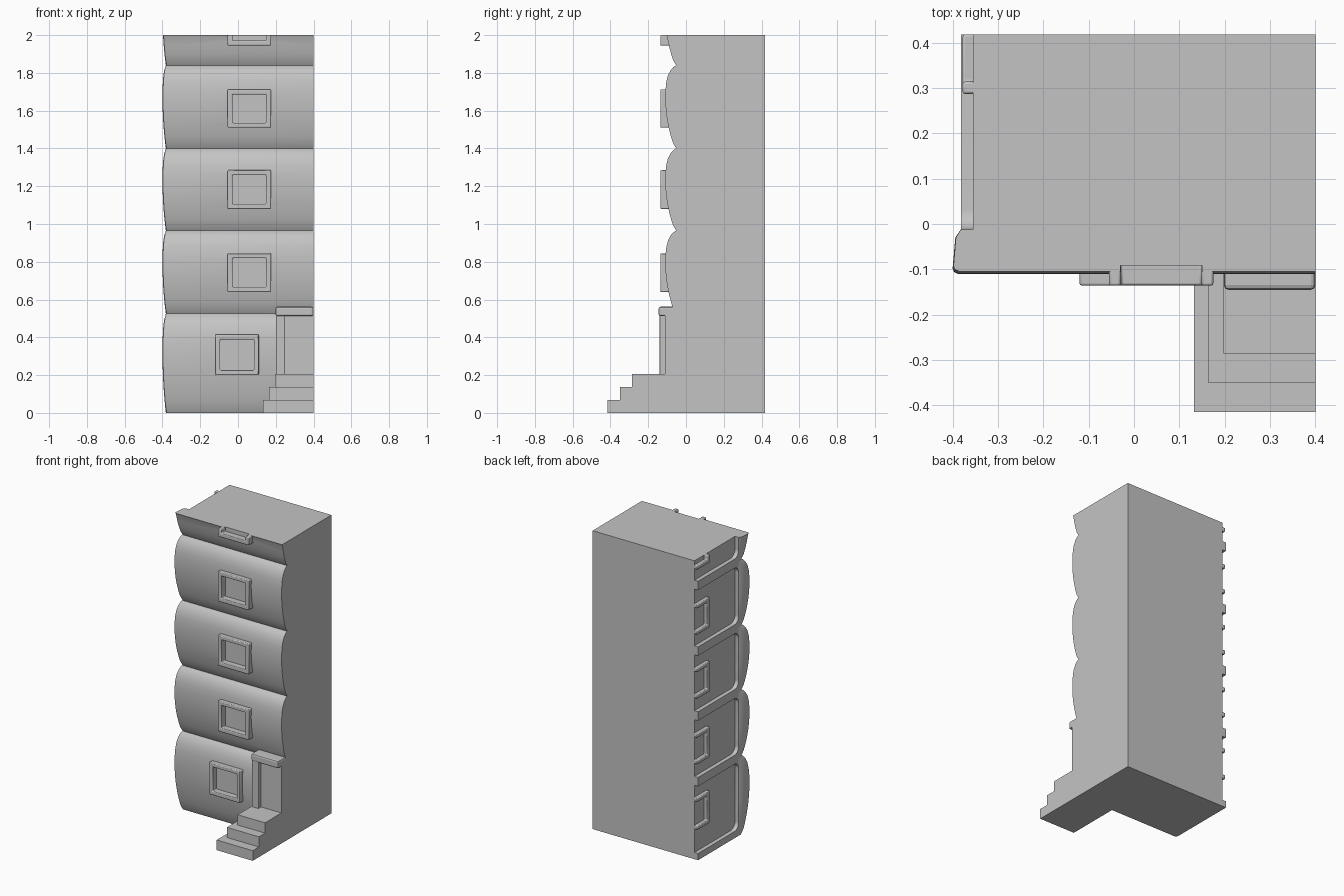
import bpy, bmesh, math

if "Cube" in bpy.data.objects:
    bpy.data.objects.remove(bpy.data.objects["Cube"], do_unlink=True)

stone = bpy.data.materials.new("grey plaster")
stone.use_nodes = True
GREY = (0.55, 0.55, 0.55, 1)
stone.diffuse_color = GREY
stone.node_tree.nodes["Principled BSDF"].inputs["Base Color"].default_value = GREY

BACK, RIGHT, TOP = 0.418, 0.4, 2.0
SIDE, RIM = -0.355, -0.382            # recessed side wall and its raised rim
FLOORS = [0, 0.525, 0.965, 1.4, 1.84, 2.28]


def finish(name, bm, bevel=0, smooth=True):
    bmesh.ops.recalc_face_normals(bm, faces=bm.faces)
    mesh = bpy.data.meshes.new(name)
    bm.to_mesh(mesh)
    bm.free()
    mesh.materials.append(stone)
    ob = bpy.data.objects.new(name, mesh)
    bpy.context.collection.objects.link(ob)
    if bevel:
        mod = ob.modifiers.new("soft edges", "BEVEL")
        mod.width, mod.segments = bevel, 2
        mod.limit_method = "ANGLE"
    if smooth:
        bpy.ops.object.select_all(action="DESELECT")
        ob.select_set(True)
        bpy.context.view_layer.objects.active = ob
        bpy.ops.object.shade_smooth_by_angle(angle=math.radians(35))
    return ob


def add_box(bm, x0, x1, y0, y1, z0, z1):
    v = [bm.verts.new((x, y, z)) for z in (z0, z1)
         for x, y in ((x0, y0), (x1, y0), (x1, y1), (x0, y1))]
    bm.faces.new(v[:4])
    bm.faces.new(v[4:])
    for i in range(4):
        j = (i + 1) % 4
        bm.faces.new((v[i], v[j], v[j + 4], v[i + 4]))


def box(name, *size, bevel=0):
    bm = bmesh.new()
    add_box(bm, *size)
    return finish(name, bm, bevel, False)


def extrude_faces(bm, offset):
    out = bmesh.ops.extrude_face_region(bm, geom=bm.faces[:])
    verts = [g for g in out["geom"] if isinstance(g, bmesh.types.BMVert)]
    bmesh.ops.translate(bm, verts=verts, vec=offset)


def frame(name, outer, inner, place, offset, closed):
    """Trim strip between two outlines, given depth."""
    bm = bmesh.new()
    a = [bm.verts.new(place(*p)) for p in outer]
    b = [bm.verts.new(place(*p)) for p in inner]
    n = len(a)
    for i in range(n if closed else n - 1):
        j = (i + 1) % n
        bm.faces.new((a[i], a[j], b[j], b[i]))
    extrude_faces(bm, offset)
    return finish(name, bm, 0.005)


def rect(u0, u1, z0, z1, inset=0):
    return [(u0 + inset, z1 - inset), (u0 + inset, z0 + inset),
            (u1 - inset, z0 + inset), (u1 - inset, z1 - inset)]


# Bulging storeys: stacked footprints swelling by the bulge amount
BULGE = [(0, 0), (.06, .27), (.14, .47), (.23, .65), (.34, .82), (.45, .93),
         (.58, 1), (.7, .98), (.8, .9), (.88, .75), (.94, .52), (.98, .25)]


def footprint(t):
    front, corner = -0.052 - 0.058 * t, -0.38 - 0.02 * t
    return [(SIDE, BACK), (SIDE, -0.012), (RIM, -0.012),
            (RIM - 0.012 * t, -0.03), (corner, front + 0.012),
            (corner + 0.003, front + 0.004), (corner + 0.012, front),
            (RIGHT, front), (RIGHT, BACK)]


levels = []
for z0, z1 in zip(FLOORS, FLOORS[1:]):
    levels += [(z0 + s * (z1 - z0), t) for s, t in BULGE if z0 + s * (z1 - z0) < TOP - 0.01]
levels.append((TOP, 0.9))
bm = bmesh.new()
rings = [[bm.verts.new((x, y, z)) for x, y in footprint(t)] for z, t in levels]
for low, high in zip(rings, rings[1:]):
    for i in range(len(low)):
        j = (i + 1) % len(low)
        bm.faces.new((low[i], low[j], high[j], high[i]))
bm.faces.new(rings[0])
bm.faces.new(rings[-1])
walls = finish("walls", bm, smooth=False)

# Windows: left edge, right edge, bottom, top
WINDOWS = [(-0.12, 0.11, 0.2, 0.415), (-0.055, 0.175, 0.64, 0.845),
           (-0.055, 0.175, 1.08, 1.285), (-0.055, 0.175, 1.51, 1.712),
           (-0.055, 0.175, 1.945, 2.15)]

# Window openings cut into the front wall
bm = bmesh.new()
for x0, x1, z0, z1 in WINDOWS:
    add_box(bm, x0 + 0.025, x1 - 0.025, -0.3, -0.092, z0 + 0.025, z1 - 0.025)
cutter = finish("window_cutter", bm, smooth=False)
cutter.hide_render = True
cut = walls.modifiers.new("openings", "BOOLEAN")
cut.operation, cut.object, cut.solver = "DIFFERENCE", cutter, "EXACT"
bpy.ops.object.select_all(action="DESELECT")
walls.select_set(True)
bpy.context.view_layer.objects.active = walls
bpy.ops.object.modifier_apply(modifier=cut.name)
bpy.data.objects.remove(cutter, do_unlink=True)
bpy.ops.object.shade_smooth_by_angle(angle=math.radians(35))

# Window frames on the front and half frames on the side
for n, (x0, x1, z0, z1) in enumerate(WINDOWS):
    cropped = z1 > TOP
    outer, inner = rect(x0, x1, z0, z1), rect(x0, x1, z0, z1, 0.026)
    if cropped:
        for pts in (outer, inner):
            pts[0], pts[3] = (pts[0][0], TOP), (pts[3][0], TOP)
    frame(f"front_window_frame_{n}", outer, inner,
          lambda u, z: (u, -0.08, z), (0, -0.056, 0), not cropped)
    y0, w = 0.287, 0.027
    outer = [(BACK, z0), (y0, z0), (y0, min(z1, TOP))]
    inner = [(BACK, z0 + w), (y0 + w, z0 + w), (y0 + w, min(z1 - w, TOP))]
    if not cropped:
        outer.append((BACK, z1))
        inner.append((BACK, z1 - w))
    frame(f"side_window_frame_{n}", outer, inner,
          lambda u, z: (SIDE + 0.005, u, z), (-0.028, 0, 0), False)

# Raised rim around each recessed side panel, rounded toward the front
for n, (z0, z1) in enumerate(zip(FLOORS, FLOORS[1:])):
    edge, r, band = -0.012, 0.045, 0.03
    low = z0 + (0.045 if n == 0 else band)
    arc = [(edge + r - r * math.sin(a), low + r - r * math.cos(a))
           for a in [k * math.pi / 12 for k in range(7)]]
    inner = [(BACK, low)] + arc
    outer = [(BACK, z0), (-0.03, z0)]
    if z1 > TOP:
        outer += [(-0.03, TOP)]
        inner += [(edge, TOP)]
    else:
        high = z1 - band
        inner += [(y, high + low - z) for y, z in reversed(arc)] + [(BACK, high)]
        outer += [(-0.03, z1), (BACK, z1)]
    bm = bmesh.new()
    bm.faces.new([bm.verts.new((SIDE + 0.01, y, z)) for y, z in outer + inner[::-1]])
    extrude_faces(bm, (RIM - SIDE - 0.01, 0, 0))
    finish(f"side_rim_{n}", bm)

# Doorway: panel, jamb and lintel
box("door_panel", 0.22, RIGHT, -0.112, 0, 0.19, 0.54)
box("door_jamb", 0.2, 0.25, -0.14, 0, 0.19, 0.53, bevel=0.006)
box("door_lintel", 0.198, RIGHT, -0.145, 0, 0.512, 0.562, bevel=0.01)

# Entrance steps
for n, (x, y, z) in enumerate([(0.132, -0.415, 0.068), (0.163, -0.35, 0.136),
                               (0.197, -0.285, 0.205)]):
    box(f"step_{n}", x, RIGHT, y, 0, 0, z)
